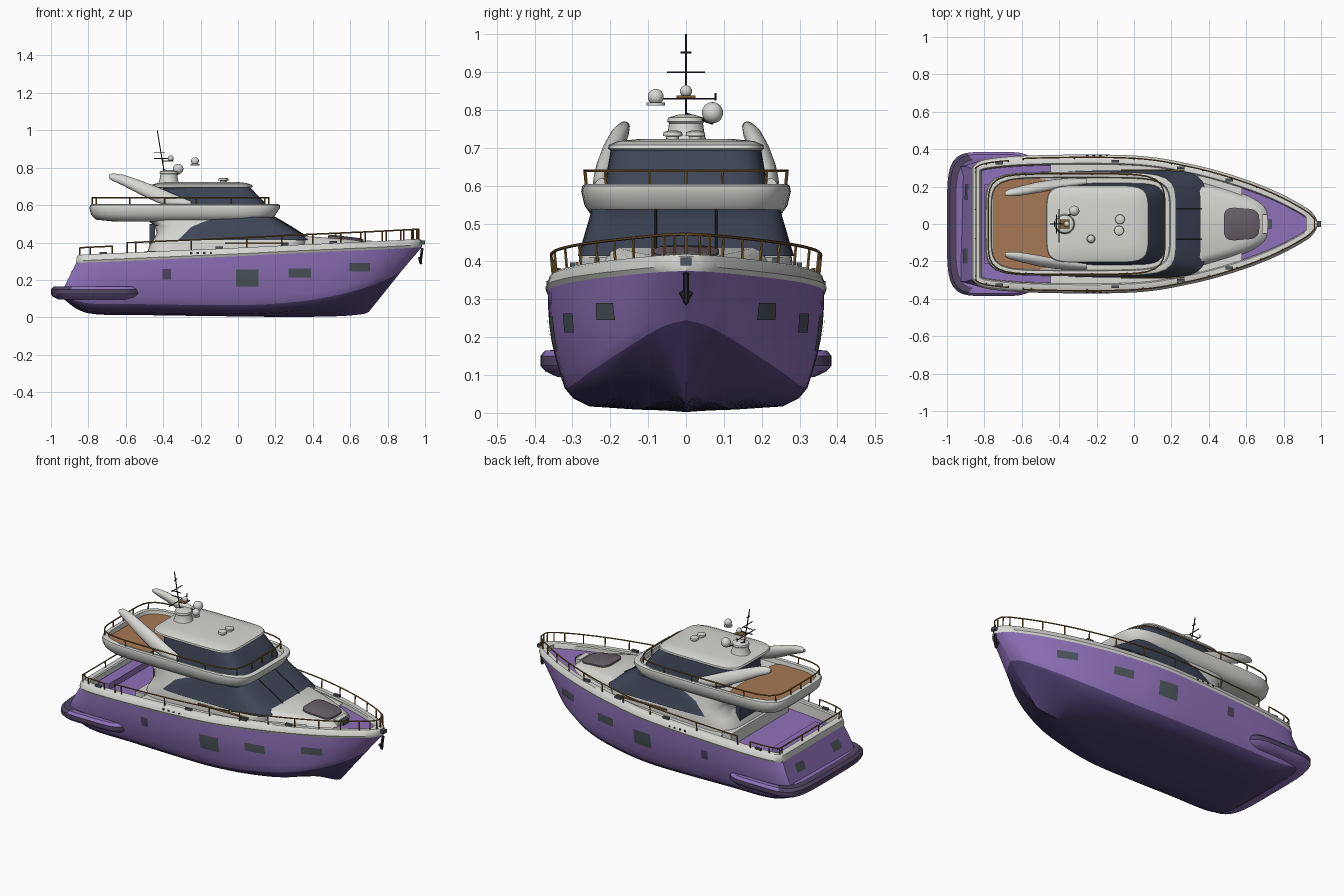
import bpy, bmesh, math
from mathutils import Vector
from mathutils.bvhtree import BVHTree

if "Cube" in bpy.data.objects:
    bpy.data.objects.remove(bpy.data.objects["Cube"])


def material(name, *rgb):
    m = bpy.data.materials.new(name)
    m.use_nodes = True
    m.diffuse_color = (*rgb, 1)
    bsdf = next(n for n in m.node_tree.nodes if n.type == "BSDF_PRINCIPLED")
    bsdf.inputs["Base Color"].default_value = (*rgb, 1)
    return m


WHITE = material("white gelcoat", .68, .68, .65)
PURPLE = material("purple paint", .27, .165, .48)
BOTTOM = material("dark purple bottom", .085, .055, .18)
PLUM = material("plum trim", .085, .06, .13)
TEAK = material("teak", .38, .19, .09)
GLASS = material("dark glass", .05, .06, .095)
TAUPE = material("taupe cushion", .14, .115, .14)
SLATE = material("slate window", .075, .095, .11)
BLACK = material("black metal", .02, .02, .025)
GOLD = material("bronze rail", .24, .135, .035)


def add_object(name, bm, *mats):
    bmesh.ops.remove_doubles(bm, verts=bm.verts, dist=1e-5)
    bmesh.ops.recalc_face_normals(bm, faces=bm.faces)
    me = bpy.data.meshes.new(name)
    bm.to_mesh(me)
    bm.free()
    for m in mats:
        me.materials.append(m)
    ob = bpy.data.objects.new(name, me)
    bpy.context.collection.objects.link(ob)
    return ob


def loft(name, rings, mats, closed=True, cap0=True, cap1=True, rule=None):
    """Skin a list of point rings; rule(ring, point) gives the material."""
    bm = bmesh.new()
    vs = [[bm.verts.new(p) for p in r] for r in rings]
    n = len(vs[0])
    for i in range(len(vs) - 1):
        for j in range(n if closed else n - 1):
            k = (j + 1) % n
            f = bm.faces.new((vs[i][j], vs[i][k], vs[i + 1][k], vs[i + 1][j]))
            f.material_index = rule(i, j) if rule else 0
    if cap0:
        bm.faces.new(vs[0][::-1])
    if cap1:
        bm.faces.new(vs[-1])
    return add_object(name, bm, *mats)


def L(x0, x1, w, z, wf=None, zf=None, e=6, n=72):
    """Rounded rectangle outline, optionally tapered and tilted to the front."""
    wf, zf, pts = wf or w, z if zf is None else zf, []
    for i in range(n):
        a = 2 * math.pi * i / n
        c, s = math.cos(a), math.sin(a)
        r = (abs(c) ** e + abs(s) ** e) ** (-1 / e)
        t = (c * r + 1) / 2
        pts.append((x0 + (x1 - x0) * t, s * r * (w + (wf - w) * t), z + (zf - z) * t))
    return pts


def tubes(name, paths, r, mat):
    """Round bars along several paths, as one mesh."""
    cu = bpy.data.curves.new(name, "CURVE")
    cu.dimensions, cu.bevel_depth, cu.bevel_resolution = "3D", r, 1
    cu.use_fill_caps = True
    for path in paths:
        sp = cu.splines.new("POLY")
        sp.points.add(len(path) - 1)
        for q, p in zip(sp.points, path):
            q.co = (*p, 1)
    tmp = bpy.data.objects.new(name + "_path", cu)
    me = bpy.data.meshes.new_from_object(tmp)
    bpy.data.objects.remove(tmp)
    me.name = name
    me.materials.clear()
    me.materials.append(mat)
    bpy.context.collection.objects.link(bpy.data.objects.new(name, me))


def box(name, loc, size, mat):
    bm = bmesh.new()
    bmesh.ops.create_cube(bm, size=1)
    for v in bm.verts:
        v.co = Vector(loc) + Vector(a * b for a, b in zip(v.co, size))
    return add_object(name, bm, mat)


def lathe(name, loc, profile, mat, n=24):
    rings = [[(loc[0] + r * math.cos(2 * math.pi * i / n), loc[1] + r * math.sin(2 * math.pi * i / n),
               loc[2] + z) for i in range(n)] for r, z in profile]
    return loft(name, rings, [mat])


def dome(name, loc, r):
    arc = [math.pi * (i / 10 - .5) for i in range(11)]
    return lathe(name, loc, [(max(r * math.cos(a), r * .02), r * math.sin(a)) for a in arc], WHITE)


# Hull stations: sheer x y z, chine x y z, keel x z
ST = [(-.865, .295, .29, -.95, .3, .12, -.93, .095),
      (-.79, .34, .295, -.8, .318, .075, -.8, .022),
      (-.5, .362, .308, -.5, .32, .07, -.5, .012),
      (0, .36, .33, 0, .318, .065, 0, .005),
      (.3, .315, .345, .28, .29, .08, .28, .002),
      (.55, .248, .356, .5, .248, .112, .5, .005),
      (.75, .172, .365, .68, .178, .158, .6, .01),
      (.9, .094, .373, .81, .095, .21, .67, .018),
      (.957, .05, .376, .853, .047, .233, .69, .025),
      (.985, 0, .378, .872, 0, .245, .7, .03)]


def station(s):
    i = min(int(s), len(ST) - 2)
    t = s - i
    a, b, c, d = (ST[max(0, min(len(ST) - 1, i + k))] for k in (-1, 0, 1, 2))
    return [q + .5 * t * (r - p + t * (2 * p - 5 * q + 4 * r - u + t * (3 * (q - r) + u - p)))
            for p, q, r, u in zip(a, b, c, d)]


steps = [i / 8 for i in range(8 * len(ST) - 7)]
rows = [station(s) for s in steps]
rings, SIDE = [], 6
for s, (sx, sy, sz, cx, cy, cz, kx, kz) in zip(steps, rows):
    half = []
    for j in range(SIDE + 1):
        t = j / SIDE
        half.append((sx + (cx - sx) * t, sy + (cy - sy) * t + .035 * sy * math.sin(math.pi * t), sz + (cz - sz) * t))
    vee = min(max((s - 3) / 3.5, 0), 1)  # flat bilge aft, straight V at the bow
    for f, g in ((.93, .55), (.8, .2), (.4, .06)):
        f, g = f + (.5 - f) * 0 * vee, g + (f - g) * vee
        half.append((kx + (cx - kx) * g, cy * f, kz + (cz - kz) * g))
    rings.append(half + [(kx, 0, kz)] + [(x, -y, z) for x, y, z in half[::-1]])
last = len(rings[0]) - 2
hull = loft("hull", rings, [PURPLE, BOTTOM], closed=False, cap1=False,
            rule=lambda i, j: int(SIDE <= j <= last - SIDE))
tree = BVHTree.FromPolygons([v.co for v in hull.data.vertices], [p.vertices[:] for p in hull.data.polygons])

# Bulwark around the whole sheer, stern included
edge = [(r[0], max(r[1], 0), r[2]) for r in rows]
stern = [(-.865, .295 * k / 6, .29) for k in range(-5, 6)]
outline = edge + [(x, -y, z) for x, y, z in edge[-2::-1]] + stern


def inset(p, d, dz):
    x, y, z = p
    return (min(max(x, -.865 + d), .985 - 1.4 * d), math.copysign(max(abs(y) - d, 0), y), z + dz)


loft("bulwark", [[inset(p, d, dz) for p in outline] for d, dz in
                 ((0, -.003), (-.006, .01), (.004, .036), (.012, .042), (.04, .042), (.046, .036), (.05, -.035))],
     [WHITE], cap0=False, cap1=False)

# Decks: sunken cockpit, side decks and bow well
for name, a, b, dz, mat in (("cockpit_floor", -.9, -.44, -.025, PURPLE), ("side_deck", -.47, .6, .03, WHITE),
                            ("bow_deck", .55, .99, .012, PURPLE)):
    pts = [inset(p, .04, dz) for p in edge if a <= p[0] <= b]
    loft(name, [[(x, y * k, z) for k in (1, .5, 0, -.5, -1)] for x, y, z in pts], [mat],
         closed=False, cap0=False, cap1=False)
box("cockpit_bench", (-.765, 0, .285), (.07, .42, .05), PURPLE)
box("cockpit_step", (-.47, 0, .31), (.06, .56, .09), WHITE)

# Swim platform with side pods and a dark rim round the stern
loft("swim_platform", [L(-.96, -.54, .34, .095, e=5), L(-.99, -.51, .372, .11, e=5), L(-1, -.5, .385, .125, e=5),
                       L(-1, -.5, .385, .15, e=5), L(-.985, -.515, .372, .165, e=5), L(-.95, -.54, .345, .166, e=5),
                       L(-.94, -.55, .335, .16, e=5)],
     [PURPLE, PLUM], rule=lambda i, j: int(i in (3, 4) and 24 <= j < 48 or i == 2))


# Hull windows laid on the surface
def patch(name, a, b, w, h, direction, mat):
    d, grid = Vector(direction), []
    for i in range(5):
        line = []
        for j in range(7):
            u, v = a + w * (j / 6 - .5), b + h * (i / 4 - .5)
            start = Vector((u, 0, v)) if d.y else Vector((0, u, v))
            hit = tree.ray_cast(start - 2 * d, d)[0]
            line.append((hit or start) - d * .004)
        grid.append(line)
    loft(name, grid, [mat], closed=False, cap0=False, cap1=False)


for side, sgn in (("left", -1), ("right", 1)):
    for k, (x, z, w, h) in enumerate(((.05, .21, .12, .09), (.33, .237, .12, .05), (.65, .268, .11, .045))):
        patch(f"hull_window_{side}_{k}", x, z, w, h, (0, sgn, 0), SLATE)
    patch(f"exhaust_{side}", -.38, .23, .045, .055, (0, sgn, 0), PLUM)
    patch(f"transom_window_{side}", sgn * .17, .225, .08, .05, (1, 0, 0), SLATE)

# Main deckhouse, its wrap-round glass and the foredeck trunk
loft("deckhouse", [L(-.49, .36, .285, .33), L(-.475, .37, .283, .38), L(-.455, .375, .28, .41), L(-.435, .29, .268, .45),
                   L(-.445, .2, .255, .49), L(-.5, .14, .245, .53)], [WHITE])
loft("saloon_glass", [L(-.41, .385, .286, .414), L(-.385, .34, .275, .447), L(-.335, .285, .265, .482),
                      L(-.25, .235, .256, .512), L(-.14, .195, .25, .537)], [GLASS])
box("saloon_door", (-.458, 0, .43), (.03, .3, .14), GLASS)
loft("foredeck_trunk", [L(.05, .72, .31, .36, .13, .37, e=4), L(.05, .70, .3, .41, .12, .39, e=4),
                        L(.08, .68, .285, .442, .105, .403, e=4), L(.1, .64, .25, .455, .09, .413, e=4)], [WHITE])
loft("sun_pad", [L(.48, .67, .092, .415, .078, .395, e=4), L(.48, .67, .092, .436, .078, .416, e=4),
                 L(.495, .655, .078, .442, .062, .423, e=4)], [TAUPE])
tubes("windscreen_mullions", [[(.385, y, .416), (.34, y, .449), (.285, y, .484), (.235, y, .514), (.195, y, .537)]
                              for y in (-.08, .08)], .003, BLACK)

# Flybridge tub with teak aft deck
loft("flybridge", [L(-.66, .14, .22, .512), L(-.76, .18, .25, .522), L(-.785, .2, .268, .547), L(-.795, .225, .277, .585),
                   L(-.79, .225, .274, .6), L(-.78, .215, .266, .605), L(-.765, .195, .25, .602),
                   L(-.76, .19, .245, .575)], [WHITE])
loft("teak_deck", [L(-.755, -.44, .24, .57, e=9), L(-.755, -.44, .24, .582, e=9)], [TEAK])

# Upper helm house and hard top
loft("helm_glass", [L(-.4, .165, .218, .575), L(-.4, .15, .214, .605), L(-.4, .06, .198, .7)], [GLASS])
loft("hard_top", [L(-.45, .06, .195, .69), L(-.47, .08, .206, .698), L(-.465, .075, .204, .708),
                  L(-.43, .045, .18, .718), L(-.38, 0, .13, .723)], [WHITE])

# Swept arch wings
for side, sgn in (("left", 1), ("right", -1)):
    wing = [(-.69, .163, .752, .01, .01), (-.67, .167, .75, .02, .018), (-.61, .177, .732, .03, .025),
            (-.52, .195, .693, .038, .028), (-.43, .21, .655, .042, .027), (-.34, .222, .622, .036, .022),
            (-.25, .228, .6, .02, .014)]
    loft("arch_wing_" + side, [[(x, sgn * (y + b * math.cos(a) - .25 * h * math.sin(a)), z + h * math.sin(a))
                                for a in [math.pi * i / 8 for i in range(16)]] for x, y, z, h, b in wing], [WHITE])


# Rails with stanchions
def railing(name, base, h, step):
    top = [(x, y * 1.015, z + h) for x, y, z in base]
    posts = [[b, t] for b, t in list(zip(base, top))[::step]]
    tubes(name, [[base[0]] + top + [base[-1]]] + posts, .004, GOLD)


fore = [inset(p, .014, .04) for p in outline[:len(edge) * 2 - 1]]
railing("bow_rail", [p for p in fore if p[0] > -.62], .055, 5)
aft = [inset(p, .02, .04) for p in outline]
aft = aft[len(edge) * 2 - 15:] + aft[:14]
railing("stern_rail", [p for p in aft if p[0] < -.66], .04, 4)
fly = L(-.78, .165, .264, .6)
railing("flybridge_rail", fly + fly[:1], .04, 4)

# Mast, antennas and domes
lathe("mast_base", (-.37, 0, .71), [(.06, 0), (.05, .02), (.045, .055), (.05, .06), (.047, .07), (.02, .078)], WHITE)
tubes("mast", [[(-.395, 0, .78), (-.432, 0, 1)]], .003, BLACK)
tubes("mast_spreaders", [[(-.4, -.1, .83), (-.4, .08, .83)], [(-.4, .078, .825), (-.4, .078, .845)],
                         [(-.415, -.05, .9), (-.415, .05, .9)], [(-.424, -.014, .952), (-.424, .014, .952)],
                         [(-.45, 0, .85), (-.37, 0, .85)], [(-.45, 0, .88), (-.39, 0, .88)]], .0028, BLACK)
tubes("mast_brackets", [[(-.4, 0, .79), (-.32, .07, .765)]], .004, BLACK)
box("radar_arm", (-.37, 0, .835), (.05, .05, .006), GOLD)
dome("satellite_dome", (-.32, .07, .793), .028)
dome("small_dome", (-.23, -.08, .835), .021)
lathe("small_dome_foot", (-.23, -.08, .812), [(.024, 0), (.024, .008)], WHITE)
dome("mast_dome", (-.36, 0, .85), .016)
for k, (x, y) in enumerate(((-.075, .025), (-.08, -.035))):
    lathe(f"roof_light_{k}", (x, y, .712), [(.016, 0), (.016, .018), (.026, .02), (.024, .03), (.01, .034)], WHITE)

# Bow gear, cleats and deck fittings
box("windlass", (.7, 0, .395), (.03, .1, .03), WHITE)
box("windlass_drum", (.725, 0, .39), (.02, .05, .03), SLATE)
box("bow_roller", (.97, 0, .4), (.06, .03, .02), SLATE)
tubes("anchor", [[(.985, 0, .37), (.975, 0, .29)], [(.97, -.012, .32), (.978, 0, .29), (.97, .012, .32)]], .008, BLACK)
for sgn in (-1, 1):
    for x, y, z in ((-.1, .335, .372), (.25, .3, .39), (.51, .235, .402), (-.72, .325, .343)):
        box("cleat", (x, sgn * y, z), (.04, .014, .014), SLATE)
    for k in range(4):
        box("deck_vent", (-.25 + .035 * k, sgn * .364, .342), (.012, .008, .012), BLACK)
    box("side_grab_rail", (.1, sgn * .288, .395), (.34, .008, .008), GOLD)

# Smooth shading with crisp edges
bpy.ops.object.select_all(action="DESELECT")
for ob in bpy.context.collection.objects:
    if ob.type == "MESH":
        ob.select_set(True)
        bpy.context.view_layer.objects.active = ob
bpy.ops.object.shade_smooth_by_angle(angle=math.radians(38))
